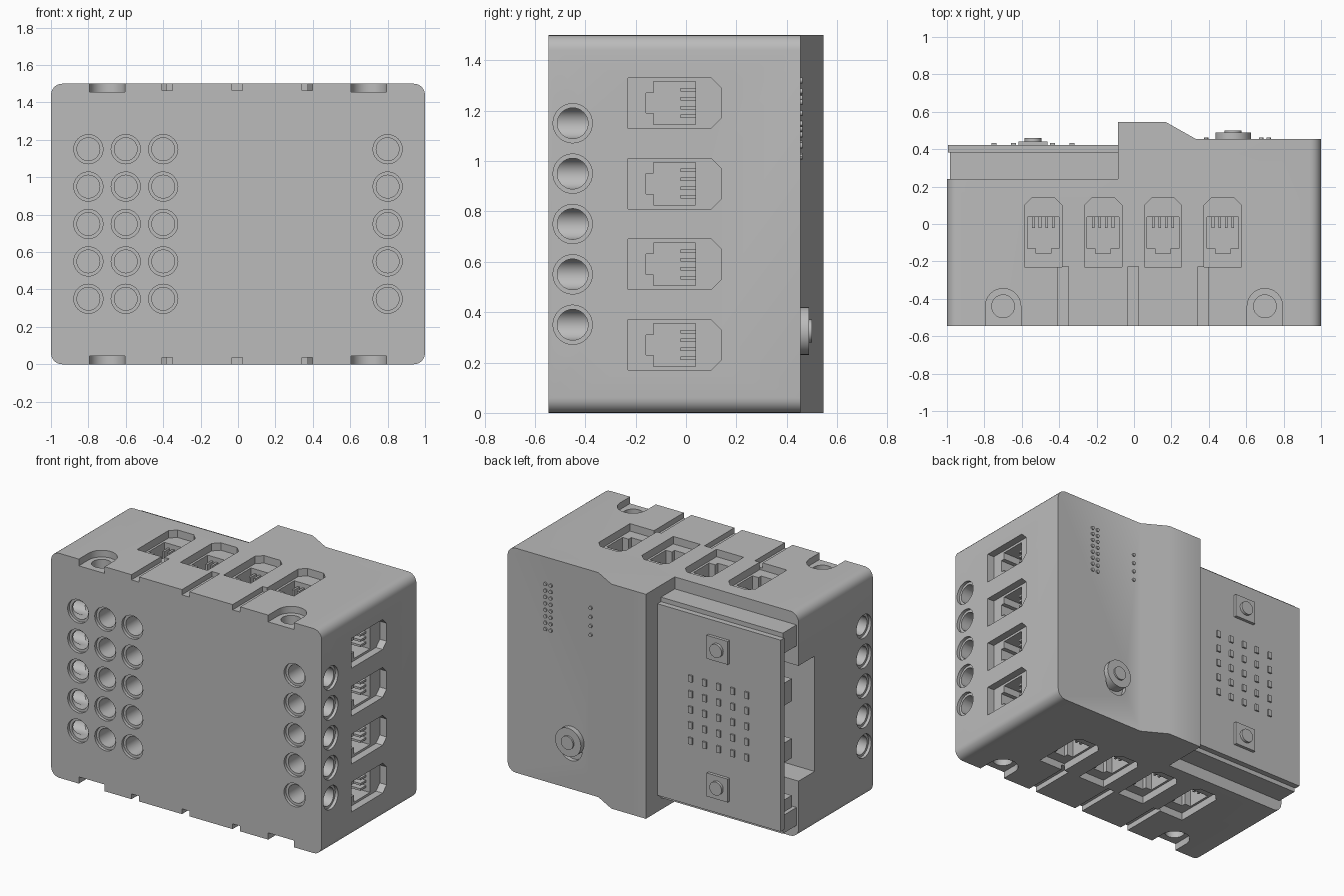
import bpy, bmesh, math
from mathutils import Matrix, Vector

if "Cube" in bpy.data.objects:
    bpy.data.objects.remove(bpy.data.objects["Cube"])

grey = bpy.data.materials.new("plain grey")
grey.use_nodes = True
colour = (0.5, 0.5, 0.5, 1)
grey.diffuse_color = colour
grey.node_tree.nodes["Principled BSDF"].inputs["Base Color"].default_value = colour

H = 1.5
ROWS = [0.35 + 0.2 * i for i in range(5)]


def box(bm, x0, x1, y0, y1, z0, z1, frame=Matrix()):
    size = Matrix.Diagonal((x1 - x0, y1 - y0, z1 - z0, 1))
    mid = Matrix.Translation(((x0 + x1) / 2, (y0 + y1) / 2, (z0 + z1) / 2))
    bmesh.ops.create_cube(bm, size=1, matrix=frame @ mid @ size)


def tube(bm, r, z0, z1, frame, sides=32):
    bmesh.ops.create_cone(bm, cap_ends=True, segments=sides, radius1=r, radius2=r, depth=z1 - z0,
                          matrix=frame @ Matrix.Translation((0, 0, (z0 + z1) / 2)))


def prism(bm, outline, z0, z1, frame=Matrix()):
    face = bm.faces.new([bm.verts.new(frame @ Vector((x, y, z0))) for x, y in outline])
    new = bmesh.ops.extrude_face_region(bm, geom=[face])["geom"]
    up = frame.to_3x3() @ Vector((0, 0, z1 - z0))
    bmesh.ops.translate(bm, vec=up, verts=[v for v in new if isinstance(v, bmesh.types.BMVert)])


def finish(bm, name):
    bmesh.ops.recalc_face_normals(bm, faces=bm.faces)
    mesh = bpy.data.meshes.new(name)
    bm.to_mesh(mesh)
    bm.free()
    mesh.materials.append(grey)
    obj = bpy.data.objects.new(name, mesh)
    bpy.context.collection.objects.link(obj)
    return obj


def activate(obj):
    bpy.ops.object.select_all(action='DESELECT')
    obj.select_set(True)
    bpy.context.view_layer.objects.active = obj


def smooth(obj):
    activate(obj)
    bpy.ops.object.shade_smooth_by_angle(angle=math.radians(30))


def carve(obj, bm):
    cutter = finish(bm, "cutter")
    cutter.hide_render = True
    mod = obj.modifiers.new("cut", 'BOOLEAN')
    mod.operation, mod.solver, mod.object = 'DIFFERENCE', 'EXACT', cutter
    activate(obj)
    bpy.ops.object.modifier_apply(modifier=mod.name)
    bpy.data.objects.remove(cutter)


def facing(origin, right, up, out):
    # Frame whose local z points out of a wall
    m = Matrix((right, up, out)).transposed().to_4x4()
    m.translation = origin
    return m


X, Y, Z = Vector((1, 0, 0)), Vector((0, 1, 0)), Vector((0, 0, 1))

# Where every socket and hole sits
ports = [facing((1, 0, 0.27 + 0.32 * i), Z, Y, X) for i in range(4)]
front_holes = [facing((x, -0.545, z), X, Z, -Y) for x in (-0.8, -0.6, -0.4, 0.8) for z in ROWS]
side_holes = [facing((s, -0.45, z), Y, Z, X * s) for s in (-1, 1) for z in ROWS]
screw_holes = []
for z, out in ((H, Z), (0, -Z)):
    ports += [facing((-0.485 + 0.32 * i, 0, z), X, Y, out) for i in range(4)]
    screw_holes += [facing((x, -0.44, z), X, Y, out) for x in (-0.7, 0.7)]

# Housing: plan outline pulled up, long corners rounded
bm = bmesh.new()
prism(bm, [(-1, -0.545), (1, -0.545), (1, 0.455), (0.33, 0.455), (0.17, 0.545),
           (-0.085, 0.545), (-0.085, 0.24), (-1, 0.24)], 0, H)
corners = [e for e in bm.edges if abs((e.verts[0].co - e.verts[1].co).y) > 0.5
           and all(abs(v.co.x) > 0.99 for v in e.verts)]
bmesh.ops.bevel(bm, geom=corners, offset=0.06, segments=6, profile=0.5, affect='EDGES')
housing = finish(bm, "housing")

# Shallow recesses: counterbores, port mouths, button slot
bm = bmesh.new()
for f in front_holes + side_holes:
    tube(bm, 0.078, -0.02, 0.05, f)
for f in ports:
    prism(bm, [(-0.1, -0.23), (0.1, -0.23), (0.1, 0.1), (0.06, 0.14), (-0.06, 0.14), (-0.1, 0.1)],
          -0.05, 0.05, f)
arc = [(0.095 * math.cos(a), 0.095 * math.sin(a)) for a in [math.pi * i / 16 for i in range(17)]]
for f in screw_holes:
    prism(bm, arc + [(-0.095, -0.2), (0.095, -0.2)], -0.045, 0.05, f)
slot = facing((0.53, 0.455, 0.31), -X, -Z, Y)
prism(bm, [(0.85 * x, 0.85 * y + 0.04) for x, y in arc] + [(-0.08, -0.05), (0.08, -0.05)],
      -0.03, 0.02, slot)
carve(housing, bm)

# Deep front holes and port sockets with latch notch
bm = bmesh.new()
for f in front_holes + screw_holes:
    tube(bm, 0.061, -0.2, 0.01, f)
for f in ports:
    prism(bm, [(-0.085, -0.13), (-0.04, -0.13), (-0.04, -0.158), (0.04, -0.158), (0.04, -0.13),
               (0.085, -0.13), (0.085, 0.037), (-0.085, 0.037)], -0.25, -0.03, f)
carve(housing, bm)

# Side holes crossing the front holes, plus cable grooves and the side opening
bm = bmesh.new()
for f in side_holes:
    tube(bm, 0.061, -0.2, 0.01, f)
for x in (-0.378, -0.005, 0.37):
    for z in (0, H):
        box(bm, x - 0.028, x + 0.028, -0.6, -0.228, z - 0.035, z + 0.035)
box(bm, -1.1, -0.75, 0.07, 0.3, 0.38, 1.15)
carve(housing, bm)
smooth(housing)

# Spring contacts inside each socket
bm = bmesh.new()
for f in ports:
    for i in range(4):
        x = -0.0525 + 0.035 * i
        box(bm, x - 0.007, x + 0.007, -0.022, 0.038, -0.25, -0.08, f)
finish(bm, "socket_contacts")

# Connector carrying the circuit board, with teeth on its open end
bm = bmesh.new()
box(bm, -0.85, -0.085, 0.235, 0.385, 0.08, 1.42)
for z0, z1 in ((1.28, 1.42), (0.08, 0.2)):
    box(bm, -0.985, -0.85, 0.235, 0.385, z0, z1)
for z0, z1 in ((0.93, 1.08), (0.55, 0.68), (0.22, 0.3)):
    box(bm, -0.985, -0.85, 0.29, 0.385, z0, z1)
finish(bm, "board_connector")

bm = bmesh.new()
box(bm, -0.995, -0.085, 0.383, 0.422, 0.11, 1.39)
finish(bm, "circuit_board")

# Five by five lamp grid
bm = bmesh.new()
for i in range(-2, 3):
    for j in range(-2, 3):
        x, z = -0.54 + 0.104 * i, 0.75 + 0.104 * j
        box(bm, x - 0.014, x + 0.014, 0.42, 0.433, z - 0.022, z + 0.022)
finish(bm, "lamp_grid")

# Two push buttons on the board
for name, z in (("upper_button", 1.21), ("lower_button", 0.29)):
    bm = bmesh.new()
    box(bm, -0.618, -0.462, 0.42, 0.442, z - 0.078, z + 0.078)
    tube(bm, 0.045, 0.02, 0.06, facing((-0.54, 0.4, z), -X, Z, Y))
    smooth(finish(bm, name))

# Round power button
bm = bmesh.new()
power = facing((0.53, 0.455, 0.325), -X, Z, Y)
tube(bm, 0.095, -0.04, 0.034, power)
tube(bm, 0.045, 0.03, 0.045, power)
smooth(finish(bm, "power_button"))

# Raised dots on the back
bm = bmesh.new()
dots = [(x, 1.32 - 0.043 * i) for x in (0.68, 0.72) for i in range(8)]
dots += [(0.385, 1.25 - 0.06 * i) for i in range(4)]
for x, z in dots:
    tube(bm, 0.012, -0.01, 0.008, facing((x, 0.455, z), -X, Z, Y), 12)
smooth(finish(bm, "raised_dots"))
